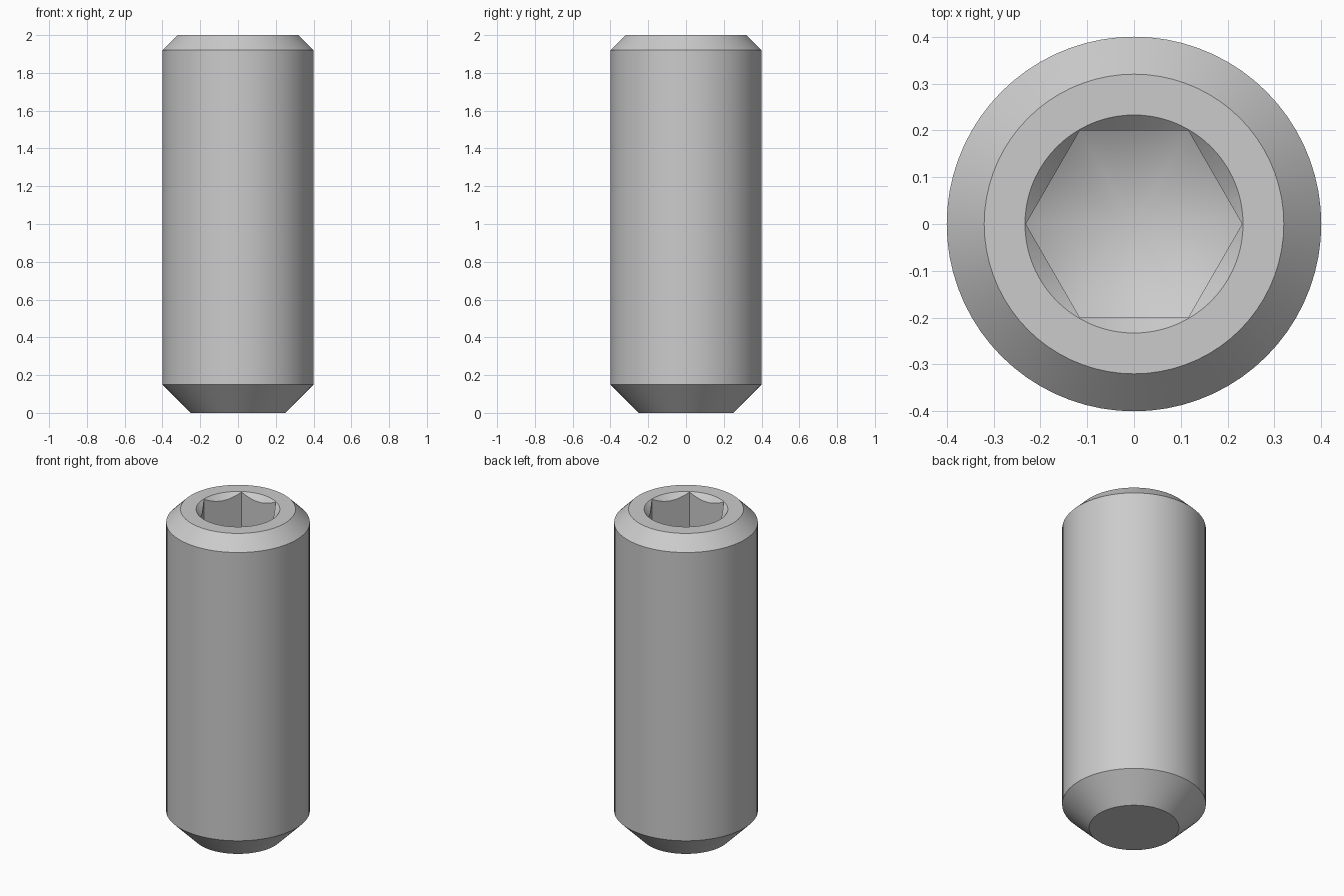
import bpy
import bmesh
from math import radians, tan

cube = bpy.data.objects.get("Cube")
if cube:
    bpy.data.objects.remove(cube, do_unlink=True)

SEGMENTS = 72
HEX_RADIUS = 0.231
SOCKET_DEPTH = 0.5

# Plain steel
steel = bpy.data.materials.new("steel grey")
steel.use_nodes = True
colour = (0.6, 0.6, 0.6, 1)
steel.diffuse_color = colour
steel.node_tree.nodes["Principled BSDF"].inputs["Base Color"].default_value = colour


def finish(name, bm):
    """Turn a bmesh into a linked object with outward normals."""
    bmesh.ops.recalc_face_normals(bm, faces=bm.faces)
    mesh = bpy.data.meshes.new(name)
    bm.to_mesh(mesh)
    bm.free()
    mesh.materials.append(steel)
    obj = bpy.data.objects.new(name, mesh)
    bpy.context.collection.objects.link(obj)
    return obj


def lathe(name, profile, segments=SEGMENTS):
    """Revolve (radius, height) points about z."""
    bm = bmesh.new()
    verts = [bm.verts.new((r, 0, z)) for r, z in profile]
    edges = [bm.edges.new(pair) for pair in zip(verts, verts[1:])]
    bmesh.ops.spin(bm, geom=verts + edges, cent=(0, 0, 0), axis=(0, 0, 1),
                   angle=radians(360), steps=segments)
    bmesh.ops.remove_doubles(bm, verts=bm.verts, dist=1e-5)
    return finish(name, bm)


def combine(target, tool, operation):
    """Apply a boolean and remove the helper."""
    tool.hide_render = True
    mod = target.modifiers.new(operation, 'BOOLEAN')
    mod.operation = operation
    mod.solver = 'EXACT'
    mod.object = tool
    depsgraph = bpy.context.evaluated_depsgraph_get()
    mesh = bpy.data.meshes.new_from_object(target.evaluated_get(depsgraph))
    target.modifiers.clear()
    target.data = mesh
    bpy.data.objects.remove(tool, do_unlink=True)


# Chamfered shank with a flat point
body = lathe("screw_body", [(0, 0), (0.25, 0), (0.4, 0.15), (0.4, 1.92),
                            (0.32, 2), (0, 2)])

# Hexagonal socket ending in a drill-point cone
floor = 2 - SOCKET_DEPTH
wide = 0.3
slope = tan(radians(30))
socket = lathe("socket_cutter", [(0, floor - HEX_RADIUS * slope),
                                 (wide, floor + (wide - HEX_RADIUS) * slope),
                                 (wide, 2.1), (0, 2.1)])
prism = lathe("hex_cutter", [(0, 1), (HEX_RADIUS, 1), (HEX_RADIUS, 2.2), (0, 2.2)], 6)
combine(socket, prism, 'INTERSECT')
combine(body, socket, 'DIFFERENCE')

# Countersunk mouth of the socket
rim = HEX_RADIUS + 0.002
mouth = lathe("mouth_cutter", [(0, 2 - rim), (rim + 0.05, 2.05), (0, 2.05)])
combine(body, mouth, 'DIFFERENCE')

# Smooth round surfaces, crisp edges
bpy.ops.object.select_all(action='DESELECT')
body.select_set(True)
bpy.context.view_layer.objects.active = body
bpy.ops.object.shade_smooth_by_angle(angle=radians(25))
